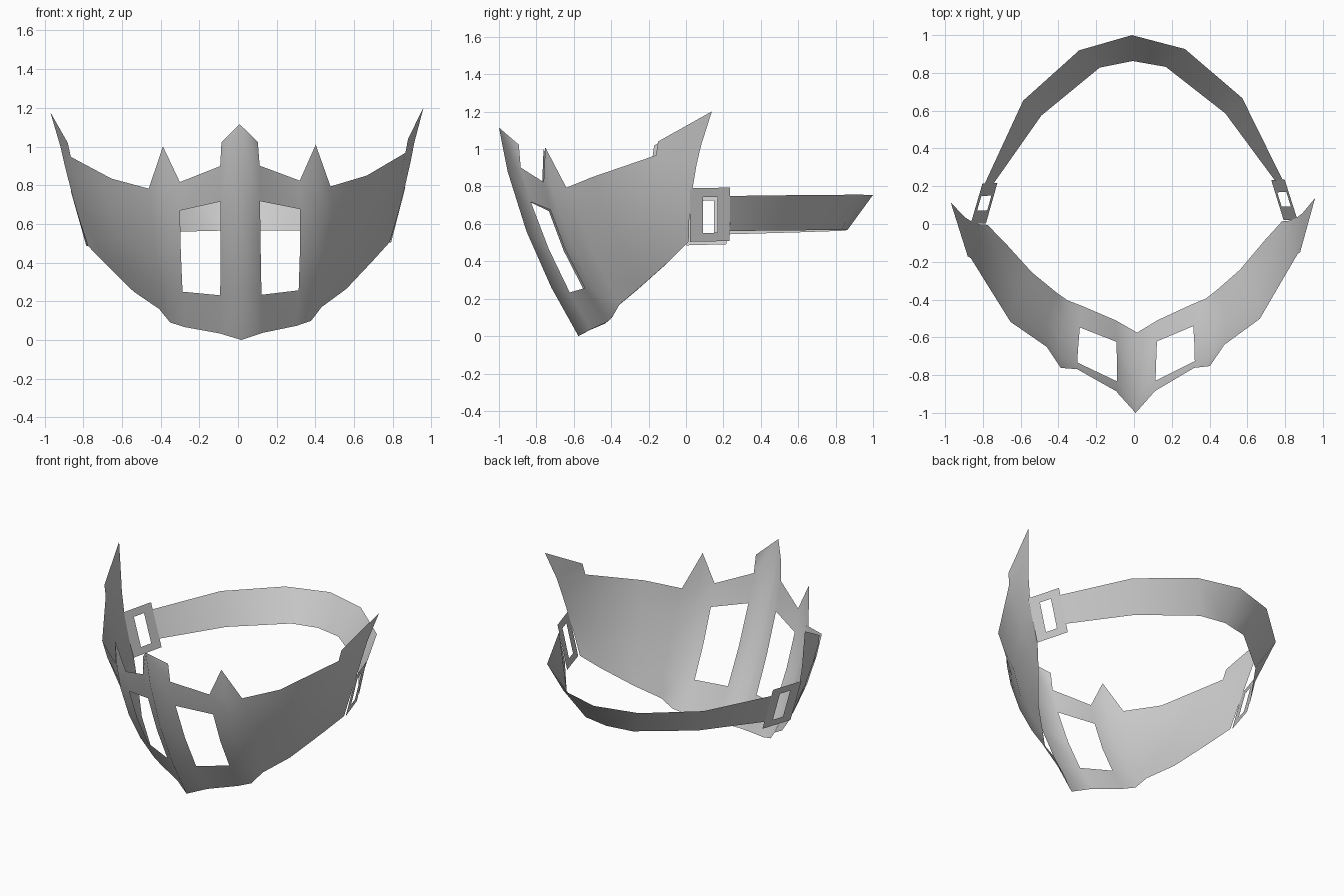
import bpy
import bmesh
from mathutils import Vector

cube = bpy.data.objects.get("Cube")
if cube:
    bpy.data.objects.remove(cube, do_unlink=True)

grey = bpy.data.materials.new("mid grey")
grey.use_nodes = True
colour = (0.6, 0.6, 0.6, 1)
grey.diffuse_color = colour
grey.node_tree.nodes["Principled BSDF"].inputs["Base Color"].default_value = colour


def finish(name, bm):
    """Turn a half part into a smooth, mirrored, slightly tilted object."""
    mesh = bpy.data.meshes.new(name)
    bm.to_mesh(mesh)
    bm.free()
    mesh.materials.append(grey)
    for face in mesh.polygons:
        face.use_smooth = True
    part = bpy.data.objects.new(name, mesh)
    bpy.context.collection.objects.link(part)
    mirror = part.modifiers.new("Mirror", "MIRROR")
    mirror.merge_threshold = 0.002
    part.location.x = 0.01
    part.rotation_euler = (0, -0.012, 0.012)
    return part


def sheet(bm, columns, hole=lambda c, r: False):
    """Skin neighbouring columns of points with quads, leaving out holes."""
    grid = [[bm.verts.new(p) for p in column] for column in columns]
    for c in range(len(grid) - 1):
        for r in range(len(grid[c]) - 1):
            if not hole(c, r):
                bm.faces.new((grid[c][r], grid[c][r + 1],
                              grid[c + 1][r + 1], grid[c + 1][r]))
    return grid


def bow(top, mid, bottom, t):
    """Point on the parabola through three points."""
    return (Vector(top) * (1 - t) * (1 - 2 * t)
            + Vector(mid) * 4 * t * (1 - t)
            + Vector(bottom) * t * (2 * t - 1))


# Mask: bowed ribs (top, middle, bottom) from the nose ridge to the temple
ribs = [
    ((0, -1, 1.115), (0, -.853, .56), (0, -.575, 0)),
    ((.102, -.885, .9), (.104, -.735, .465), (.11, -.51, .035)),
    ((.31, -.765, .82), (.308, -.65, .46), (.29, -.43, .07)),
    ((.4, -.73, .81), (.405, -.6, .44), (.365, -.4, .095)),
    ((.47, -.645, .788), (.475, -.51, .46), (.42, -.36, .165)),
    ((.66, -.51, .842), (.635, -.39, .54), (.55, -.25, .257)),
    ((.865, -.17, .957), (.8, -.125, .68), (.69, -.09, .4)),
    ((.915, .07, 1.01), (.855, .02, .75), (.78, .005, .496)),
]
levels = (0, .21, .5, .77, 1)
bm = bmesh.new()
grid = sheet(bm, [[bow(*rib, t) for t in levels] for rib in ribs],
             hole=lambda c, r: c == 1 and r in (1, 2))
top = [column[0] for column in grid]

# Nose peak, brow spike and temple horn on the top edge
nose = bm.verts.new((.094, -.895, 1.023))
bm.faces.new((nose, top[0], top[1]))
spike = bm.verts.new((.395, -.757, 1.005))
bm.faces.new((spike, top[2], top[3]))
bm.faces.new((spike, top[3], top[4]))
step = bm.verts.new((.88, -.16, 1.03))
horn = bm.verts.new((.965, .127, 1.19))
bm.faces.new((step, top[6], top[7]))
bm.faces.new((horn, step, top[7]))
finish("mask", bm)

# Buckle: a flat leaning frame with a slot
front_top, front_low = Vector((.865, .012, .78)), Vector((.788, .012, .495))
back_top, back_low = Vector((.8, .225, .785)), Vector((.725, .225, .5))
bm = bmesh.new()
sheet(bm, [[front_top.lerp(front_low, v).lerp(back_top.lerp(back_low, v), u)
            for v in (0, .17, .84, 1)] for u in (0, .33, .69, 1)],
      hole=lambda c, r: c == r == 1)
finish("buckle", bm)

# Strap: a leaning band around the back
bm = bmesh.new()
sheet(bm, [
    [(.788, .225, .74), (.743, .225, .553)],
    [(.58, .66, .748), (.487, .58, .56)],
    [(.28, .923, .753), (.175, .83, .565)],
    [(0, 1, .755), (0, .863, .567)],
])
finish("strap", bm)
